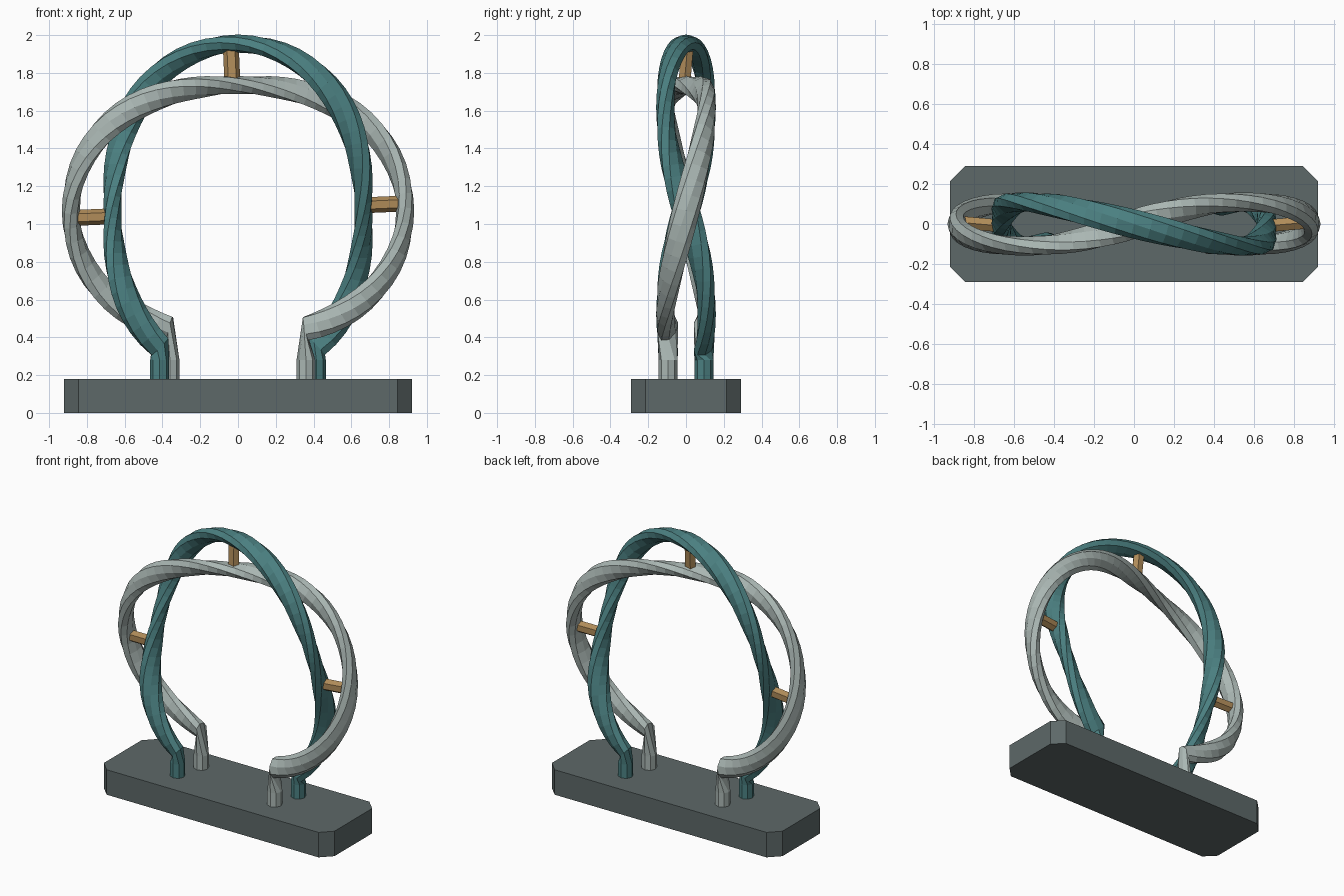
import bpy, bmesh
from math import sin, cos, pi, radians
from mathutils import Vector

if "Cube" in bpy.data.objects:
    bpy.data.objects.remove(bpy.data.objects["Cube"])

R, A, CZ = 0.775, 0.11, 1.07          # ring radius, twist radius, ring centre height
START, END, SEGS, SIDES = radians(-60), radians(240), 60, 8


def material(name, col):
    m = bpy.data.materials.new(name)
    m.diffuse_color = (*col, 1)
    m.use_nodes = True
    m.node_tree.nodes["Principled BSDF"].inputs["Base Color"].default_value = m.diffuse_color
    return m


TEAL = material("teal", (0.07, 0.215, 0.22))
PALE = material("pale_grey", (0.40, 0.47, 0.45))
GOLD = material("tan", (0.43, 0.26, 0.10))
DARK = material("dark_grey", (0.11, 0.14, 0.14))


def loft(name, rings, mat):
    bm = bmesh.new()
    loops = [[bm.verts.new(p) for p in ring] for ring in rings]
    n = len(loops[0])
    for a, b in zip(loops, loops[1:]):
        for i in range(n):
            j = (i + 1) % n
            bm.faces.new((a[i], a[j], b[j], b[i]))
    bm.faces.new(loops[0])
    bm.faces.new(loops[-1])
    bmesh.ops.recalc_face_normals(bm, faces=bm.faces)
    me = bpy.data.meshes.new(name)
    bm.to_mesh(me)
    bm.free()
    me.materials.append(mat)
    ob = bpy.data.objects.new(name, me)
    bpy.context.collection.objects.link(ob)
    return ob


def section(c, u, v, ru, rv, n=SIDES):
    return [c + u * ru * cos(2 * pi * i / n) + v * rv * sin(2 * pi * i / n) for i in range(n)]


def core(t):
    return Vector((R * cos(t), 0, CZ + R * sin(t)))


def offset(t, phase):
    f = 2 * (t - pi / 2) + phase
    return Vector((cos(t) * cos(f), sin(f), sin(t) * cos(f)))


def path(t, phase):
    return core(t) + A * offset(t, phase)


# twisted strands, each ending in two upright feet
def strand(name, phase, mat):
    def foot(t, up):
        p = path(t, phase)
        n = Vector((0, 1 if p.y > 0 else -1, 0))
        b = Vector((0, 0, 1)).cross(n) * up
        return [section(Vector((p.x, p.y, z)), n, b, 0.05, 0.05) for z in (0.17, 0.28)]

    rings = foot(START, 1)
    for k in range(SEGS + 1):
        t = START + (END - START) * k / SEGS
        tan = (path(t + 1e-3, phase) - path(t - 1e-3, phase)).normalized()
        n = offset(t, phase)
        n = (n - tan * n.dot(tan)).normalized()
        rings.append(section(path(t, phase), n, tan.cross(n), 0.048, 0.072))
    rings += foot(END, -1)[::-1]
    loft(name, rings, mat)


strand("teal_strand", 0, TEAL)
strand("pale_strand", pi, PALE)

# short struts bridging the two strands
for name, deg in (("right_strut", 2.5), ("top_strut", 92.5), ("left_strut", 182.5)):
    t = radians(deg)
    d = offset(t, 0)
    y = Vector((0, 1, 0))
    y = (y - d * y.dot(d)).normalized()
    side = d.cross(y)
    loft(name, [section(core(t) + d * s, side, y, 0.042, 0.036, 6) for s in (-0.09, 0.09)], GOLD)

# base slab with clipped corners
X, Y, C = 0.92, 0.29, 0.075
outline = [(X - C, -Y), (X, C - Y), (X, Y - C), (X - C, Y),
           (C - X, Y), (-X, Y - C), (-X, C - Y), (C - X, -Y)]
loft("base", [[Vector((x, y, z)) for x, y in outline] for z in (0, 0.18)], DARK)
